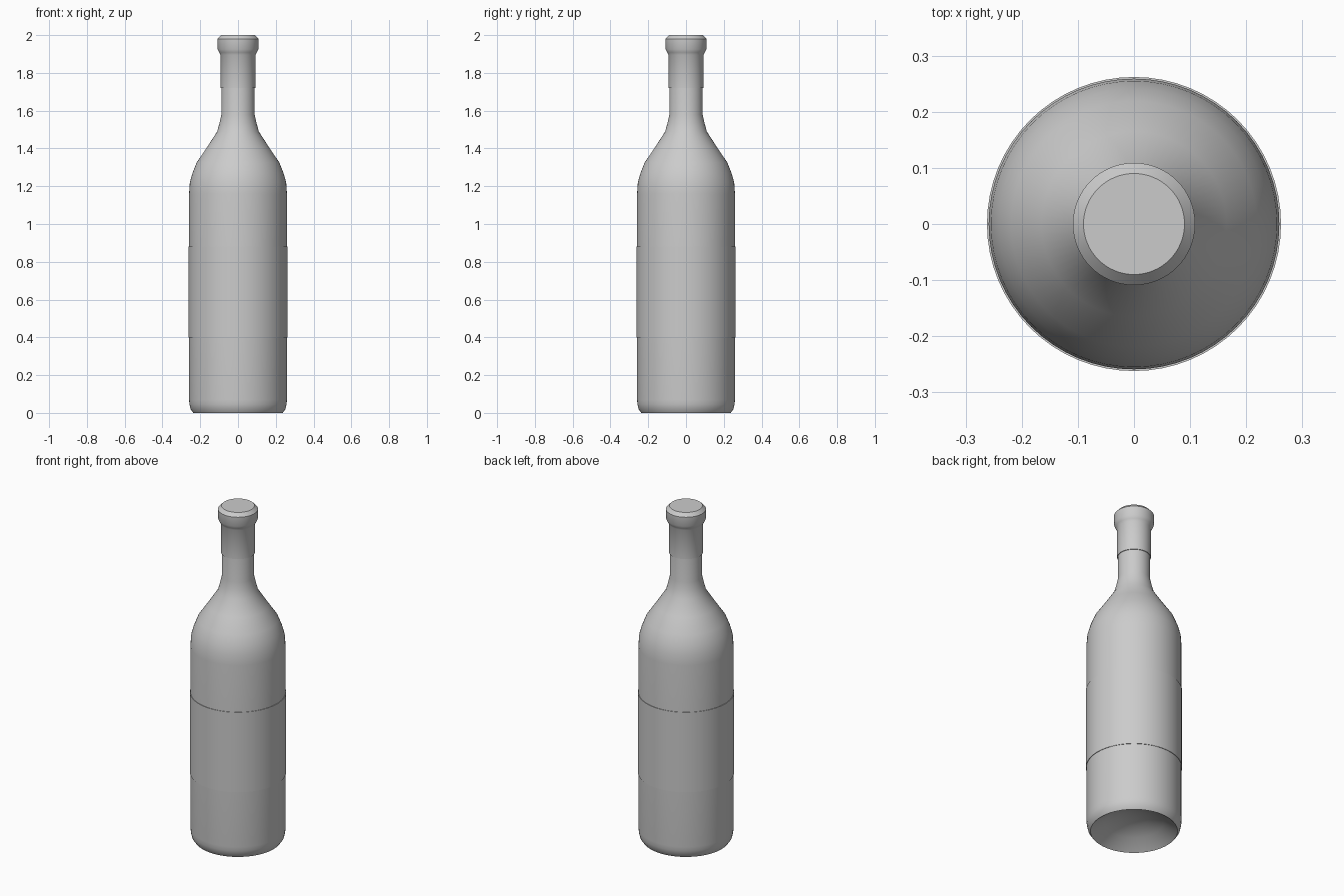
import bpy
import bmesh
import math

cube = bpy.data.objects.get("Cube")
if cube:
    bpy.data.objects.remove(cube, do_unlink=True)

SIDES = 64

glass = bpy.data.materials.new("light grey")
glass.use_nodes = True
GREY = (0.6, 0.6, 0.6, 1)
glass.diffuse_color = GREY
glass.node_tree.nodes["Principled BSDF"].inputs["Base Color"].default_value = GREY


def lathe(name, profile):
    """Spin a (radius, height) profile around z into a smooth shaded part."""
    bm = bmesh.new()
    verts = [bm.verts.new((r, 0, z)) for r, z in profile]
    edges = [bm.edges.new(pair) for pair in zip(verts, verts[1:])]
    bmesh.ops.spin(bm, geom=verts + edges, cent=(0, 0, 0), axis=(0, 0, 1),
                   angle=math.tau, steps=SIDES, use_merge=False)
    bmesh.ops.remove_doubles(bm, verts=bm.verts, dist=0.0001)
    bmesh.ops.recalc_face_normals(bm, faces=bm.faces)
    mesh = bpy.data.meshes.new(name)
    bm.to_mesh(mesh)
    bm.free()
    mesh.materials.append(glass)
    obj = bpy.data.objects.new(name, mesh)
    bpy.context.collection.objects.link(obj)
    bpy.ops.object.select_all(action="DESELECT")
    obj.select_set(True)
    bpy.context.view_layer.objects.active = obj
    bpy.ops.object.shade_smooth_by_angle(angle=math.radians(32))
    return obj


# Hollow base, body, shoulder and neck
lathe("bottle_body", [
    (0, 0.09), (0.08, 0.08), (0.16, 0.052), (0.237, 0),
    (0.251, 0.02), (0.257, 0.045), (0.259, 0.07),
    (0.259, 1.16), (0.255, 1.22), (0.241, 1.27), (0.219, 1.325),
    (0.165, 1.405), (0.11, 1.49), (0.098, 1.535), (0.088, 1.58),
    (0.088, 1.9), (0, 1.9)])

# Thin label wrapped around the body
lathe("label", [(0.258, 0.4), (0.262, 0.4), (0.262, 0.88), (0.258, 0.88)])

# Foil sleeve on the neck, flaring into the lip and flat top
lathe("neck_sleeve_and_lip", [
    (0.087, 1.72), (0.092, 1.72), (0.093, 1.895), (0.1, 1.908),
    (0.108, 1.925), (0.109, 1.98), (0.09, 2), (0, 2)])
